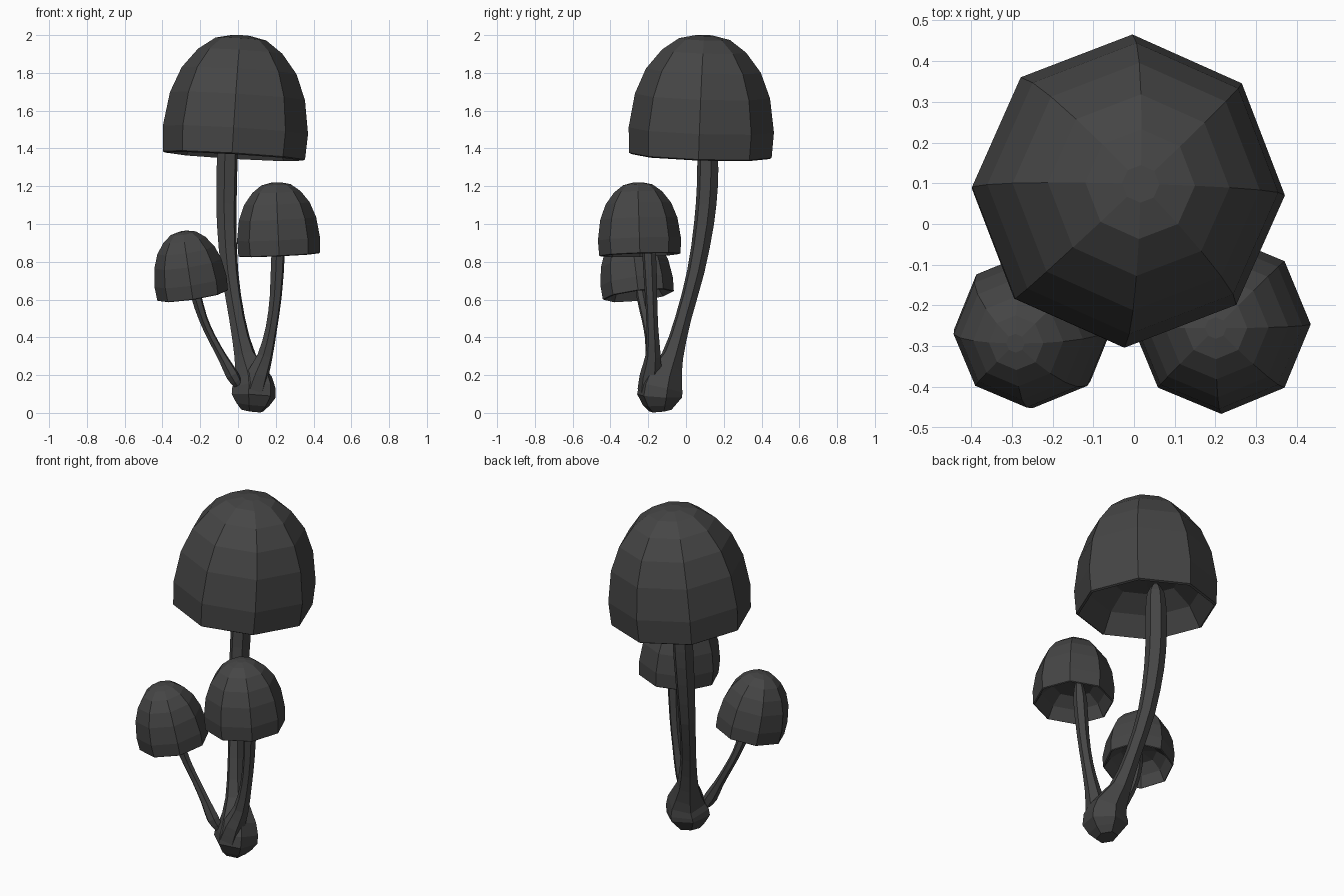
import bpy, bmesh, math
from mathutils import Vector

cube = bpy.data.objects.get("Cube")
if cube:
    bpy.data.objects.remove(cube, do_unlink=True)

grey = bpy.data.materials.new("charcoal grey")
COLOUR = (0.06, 0.06, 0.06, 1)
grey.diffuse_color = COLOUR
grey.use_nodes = True
grey.node_tree.nodes["Principled BSDF"].inputs["Base Color"].default_value = COLOUR


def ring(bm, centre, axis, radius, sides, phase):
    """Regular polygon of vertices square to the axis."""
    turn = Vector((0, 0, 1)).rotation_difference(axis)
    angles = [phase + math.tau * i / sides for i in range(sides)]
    return [bm.verts.new(centre + turn @ Vector((radius * math.cos(a), radius * math.sin(a), 0)))
            for a in angles]


def loft(name, sections, sides, phase):
    """Join (centre, axis, radius) sections into a closed skin with flat ends."""
    bm = bmesh.new()
    rings = [ring(bm, c, a, r, sides, phase) for c, a, r in sections]
    for low, high in zip(rings, rings[1:]):
        for i in range(sides):
            j = (i + 1) % sides
            bm.faces.new((low[i], low[j], high[j], high[i]))
    bm.faces.new(rings[0][::-1])
    bm.faces.new(rings[-1])
    bmesh.ops.recalc_face_normals(bm, faces=bm.faces)
    mesh = bpy.data.meshes.new(name)
    bm.to_mesh(mesh)
    bm.free()
    mesh.materials.append(grey)
    obj = bpy.data.objects.new(name, mesh)
    bpy.context.collection.objects.link(obj)


# Cap profile as (radius, height) fractions: hollow underside, rim, then dome
CAP = [(0.1, 0.31), (0.5, 0.29), (0.78, 0.17), (0.95, 0.0), (0.98, 0.01), (1.0, 0.22),
       (0.93, 0.5), (0.79, 0.71), (0.58, 0.87), (0.35, 0.97), (0.12, 1.0)]


def cap(name, centre, lean, radius, height, phase):
    axis = Vector((*lean, 1)).normalized()
    base = Vector(centre)
    loft(name, [(base + axis * height * h, axis, radius * r) for r, h in CAP],
         8, math.radians(phase))


def smooth_path(points):
    """Add a midpoint on a smooth curve between each pair of points."""
    pts = [Vector(p) for p in points]
    result = []
    for i in range(len(pts) - 1):
        before, after = pts[max(i - 1, 0)], pts[min(i + 2, len(pts) - 1)]
        result += [pts[i], (pts[i] + pts[i + 1]) * 0.5625 - (before + after) * 0.0625]
    return result + [pts[-1]]


def stem(name, points, sides=6):
    """Tapered tube through (x, y, z, radius) points."""
    path = smooth_path(points)
    last = len(path) - 1
    sections = []
    for i, p in enumerate(path):
        axis = (path[min(i + 1, last)].xyz - path[max(i - 1, 0)].xyz).normalized()
        sections.append((p.xyz, axis, p.w))
    loft(name, sections, sides, 0.3)


# Caps
cap("large_cap", (-0.022, 0.076, 1.357), (0.06, 0.035), 0.385, 0.643, -1.5)
cap("left_cap", (0.218, -0.244, 0.835), (-0.045, -0.03), 0.22, 0.385, 0)
cap("right_cap", (-0.24, -0.252, 0.62), (-0.15, -0.12), 0.193, 0.347, 0)

# Main stem with swollen foot
stem("main_stem", [(0.075, -0.135, 0.012, 0.06), (0.083, -0.14, 0.09, 0.122),
                   (0.08, -0.12, 0.18, 0.105), (0.038, -0.072, 0.3, 0.06),
                   (-0.005, -0.015, 0.5, 0.044), (-0.044, 0.052, 0.75, 0.047),
                   (-0.06, 0.095, 1.0, 0.054), (-0.06, 0.113, 1.2, 0.057),
                   (-0.057, 0.115, 1.36, 0.056), (-0.055, 0.115, 1.46, 0.045),
                   (-0.055, 0.115, 1.51, 0.015)])

# Side stems
stem("left_stem", [(0.078, -0.188, 0.12, 0.07), (0.105, -0.185, 0.2, 0.06),
                   (0.143, -0.174, 0.3, 0.042), (0.177, -0.178, 0.45, 0.032),
                   (0.2, -0.185, 0.62, 0.033), (0.212, -0.195, 0.84, 0.037),
                   (0.213, -0.205, 0.94, 0.02)])
stem("right_stem", [(0.0, -0.18, 0.15, 0.025), (-0.03, -0.19, 0.2, 0.035),
                    (-0.08, -0.19, 0.29, 0.026), (-0.14, -0.195, 0.4, 0.023),
                    (-0.185, -0.212, 0.5, 0.024), (-0.222, -0.235, 0.62, 0.028),
                    (-0.245, -0.25, 0.72, 0.015)])
